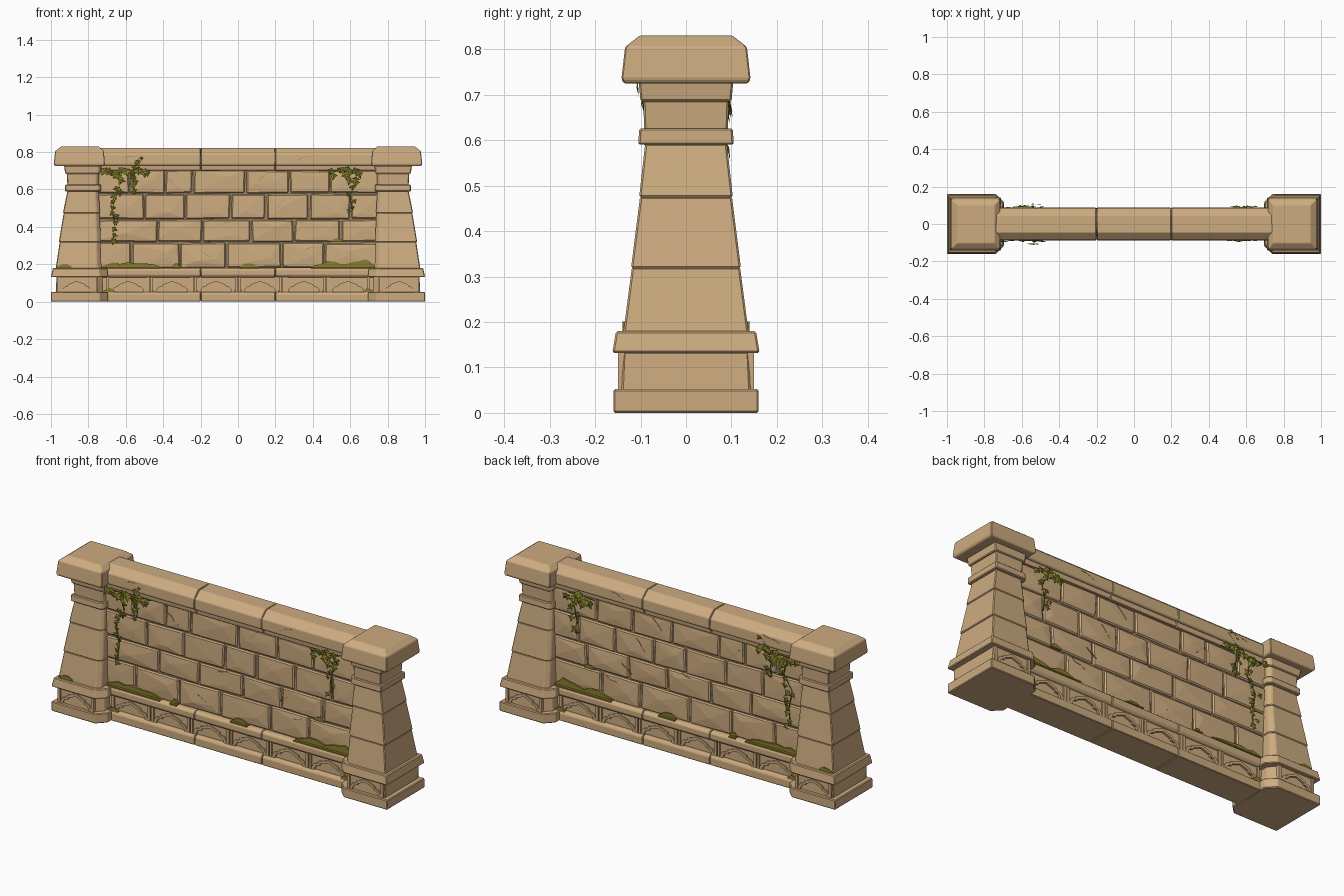
import bpy, bmesh, math, random
from mathutils import Vector, Matrix

random.seed(4)
rnd = random.uniform
if "Cube" in bpy.data.objects:
    bpy.data.objects.remove(bpy.data.objects["Cube"])


def material(name, rgb):
    m = bpy.data.materials.new(name)
    m.use_nodes = True
    m.diffuse_color = (*rgb, 1)
    m.node_tree.nodes["Principled BSDF"].inputs["Base Color"].default_value = (*rgb, 1)
    return m


STONE = material("sandstone", (0.61, 0.41, 0.215))
JOINT = material("shaded joint", (0.4, 0.265, 0.14))
LEAF = material("ivy leaf", (0.28, 0.26, 0.025))
LEAF_DARK = material("dark ivy leaf", (0.19, 0.18, 0.02))
MOSS = material("moss", (0.25, 0.2, 0.025))


def finish(name, bm, *mats):
    me = bpy.data.meshes.new(name)
    bm.to_mesh(me)
    bm.free()
    for m in mats:
        me.materials.append(m)
    bpy.context.collection.objects.link(bpy.data.objects.new(name, me))


def hull(target, pts, bevel=0.006):
    """Add a chamfered convex stone through the points."""
    bm = bmesh.new()
    verts = [bm.verts.new(p) for p in pts]
    bmesh.ops.convex_hull(bm, input=verts)
    loose = [v for v in bm.verts if not v.link_faces]
    bmesh.ops.delete(bm, geom=loose, context='VERTS')
    bmesh.ops.dissolve_limit(bm, angle_limit=0.02, verts=bm.verts, edges=bm.edges)
    if bevel:
        sharp = [e for e in bm.edges if e.calc_face_angle(0) > 0.5]
        bmesh.ops.bevel(bm, geom=sharp, offset=bevel, segments=1, affect='EDGES')
    bmesh.ops.recalc_face_normals(bm, faces=bm.faces)
    me = bpy.data.meshes.new("tmp")
    bm.to_mesh(me)
    bm.free()
    target.from_mesh(me)
    bpy.data.meshes.remove(me)


def course(target, x0, x1, profile, bevel=0.006, jit=0.0):
    """Stone running along x with a symmetric (half depth, z) profile."""
    hull(target, [(x + rnd(-jit, jit), s * y, z + rnd(0, jit))
                  for x in (x0, x1) for y, z in profile for s in (-1, 1)], bevel)


def strip(target, low, high, y0, y1):
    """Solid band between two (x, z) lines, from depth y0 to y1."""
    for i in range(len(low) - 1):
        quad = (low[i], low[i + 1], high[i + 1], high[i])
        a = [target.verts.new((x, y0, z)) for x, z in quad]
        b = [target.verts.new((x, y1, z)) for x, z in quad]
        faces = [a, b] + [[a[k], a[k - 1], b[k - 1], b[k]] for k in range(4)]
        new = [target.faces.new(f) for f in faces]
        bmesh.ops.recalc_face_normals(target, faces=new)


# Pillars: z0, z1, outer x, inner x, half depth at bottom and top, inner corner chamfer
STAGES = [
    ("foot", 0, .052, (1, 1), (.695, .695), (.16, .16), .045),
    ("die", .045, .135, (.975, .97), (.72, .725), (.142, .138), .04),
    ("cornice", .132, .18, (1, .99), (.695, .70), (.162, .154), .045),
    ("lower_shaft", .175, .32, (.975, .953), (.73, .735), (.138, .119), .022),
    ("middle_shaft", .318, .476, (.958, .932), (.733, .74), (.121, .101), .02),
    ("upper_shaft", .474, .592, (.936, .912), (.738, .745), (.103, .09), .018),
    ("lower_ring", .59, .626, (.925, .924), (.733, .733), (.105, .103), .015),
    ("neck", .62, .688, (.912, .916), (.745, .742), (.092, .094), .015),
    ("upper_ring", .685, .728, (.924, .93), (.735, .73), (.1, .104), .015),
]
CAP = ((.978, .718, .137, .725), (.985, .712, .142, .735), (.978, .717, .134, .805), (.945, .745, .102, .83))
for side, label in ((1, "left"), (-1, "right")):
    for part, z0, z1, outer, inner, half, c in STAGES:
        bm = bmesh.new()
        pts = []
        for z, o, i, h in zip((z0, z1), outer, inner, half):
            for s in (-1, 1):
                pts += [(side * o, s * h, z), (side * (i + c), s * h, z), (side * i, s * (h - c), z)]
        hull(bm, pts, .004)
        finish(f"{label}_pillar_{part}", bm, STONE)
    bm = bmesh.new()
    hull(bm, [(side * x, s * h, z) for o, i, h, z in CAP for x in (o, i) for s in (-1, 1)], .003)
    finish(f"{label}_pillar_cap", bm, STONE)

# Wall core seen in the joints
bm = bmesh.new()
course(bm, -.76, .76, ((.052, .02), (.052, .74)), 0)
finish("wall_core", bm, JOINT)

# Brick courses: joint positions for each row
ROWS = [
    (.178, .318, (-.57, -.31, -.06, .23, .46)),
    (.318, .44, (-.43, -.19, .07, .3, .55)),
    (.44, .578, (-.5, -.28, -.04, .15, .38, .6)),
    (.578, .705, (-.58, -.39, -.24, .04, .275, .49)),
]
bm = bmesh.new()
for z0, z1, joints in ROWS:
    xs = (-.76, *joints, .76)
    for x0, x1 in zip(xs, xs[1:]):
        pts = [(x + rnd(-.004, .004), s * rnd(.058, .063), z + rnd(-.003, .003))
               for x in (x0 + .004, x1 - .004) for z in (z0 + .003, z1 - .003) for s in (-1, 1)]
        # Chiselled high points on both faces
        for s in (-1, 1, -1, 1):
            pts.append((rnd(x0 + .05, x1 - .05), s * rnd(.062, .067), rnd(z0 + .03, z1 - .03)))
        hull(bm, pts, .006)
finish("wall_bricks", bm, STONE)

# Long courses, each in three stones
COURSES = {
    "plinth_foot": ((.084, 0), (.084, .04), (.076, .052)),
    "plinth_cornice": ((.074, .13), (.085, .142), (.085, .17), (.074, .181)),
    "coping_ledge": ((.068, .7), (.072, .732)),
    "coping": ((.082, .727), (.087, .735), (.085, .787), (.045, .822)),
}
for name, profile in COURSES.items():
    bm = bmesh.new()
    for x0, x1 in ((-.75, -.201), (-.199, .199), (.201, .75)):
        course(bm, x0, x1, profile, .003, .001)
    finish(name, bm, STONE)
bm = bmesh.new()
course(bm, -.74, .74, ((.06, .04), (.06, .14)), 0)
finish("plinth_panel_back", bm, STONE)

# Cusped arches in relief, on both faces of plinth and pillars
HALF = [(1, .05), (.97, .068), (.85, .085), (.62, .09), (.58, .102), (.3, .112), (0, .123)]
ARCH = [(-u, z) for u, z in HALF] + [(u, z) for u, z in HALF[-2::-1]]
bm = bmesh.new()
places = [(-.5875 + .235 * i, .1, .06) for i in range(6)] + [(s * .862, .092, .137) for s in (-1, 1)]
for cx, w, y in places:
    arch = [(cx + u * w, z) for u, z in ARCH]
    inner = [(cx + u * w * .84, .048 + (z - .05) * .82) for u, z in ARCH]
    for s in (-1, 1):
        strip(bm, arch, [(x, .135) for x, z in arch], s * (y - .005), s * (y + .006))
        strip(bm, inner, arch, s * (y - .005), s * (y + .012))
        for e in (-1, 1):
            post = cx + e * (w + .008)
            strip(bm, [(post - .007, .048), (post + .007, .048)],
                  [(post - .007, .135), (post + .007, .135)], s * (y - .005), s * (y + .013))
finish("arch_relief", bm, STONE)

# Thin cracks in bricks and coping
bm = bmesh.new()
for cx, cz, dx, dz, y in ((-.38, .66, .07, -.06, .0645), (.1, .64, .06, .05, .0645), (-.1, .4, .08, .04, .0645),
                          (.34, .4, -.06, -.05, .0645), (-.2, .27, .06, -.04, .0645), (.35, .27, .08, .03, .0645),
                          (.2, .5, .05, .05, .0645), (-.62, .765, .1, .02, .0868), (.3, .75, .09, .03, .0868)):
    line = [(cx + dx * t, cz + dz * t + rnd(-.008, .008)) for t in (0, .35, .7, 1)]
    wide = [(x, z + h) for (x, z), h in zip(line, (.001, .004, .003, .001))]
    for s in (-1, 1):
        strip(bm, line, wide, s * (y - .006), s * y)
finish("cracks", bm, JOINT)

# Moss along the ledges: x range, base height, tallest tuft, face depth
bm = bmesh.new()
for x0, x1, z, h, y in ((-.74, -.41, .178, .04, .07), (-.35, -.31, .178, .025, .07), (.01, .11, .178, .028, .07),
                        (.39, .6, .178, .035, .07), (.56, .73, .178, .06, .07), (.5, .56, .318, .022, .068),
                        (-.97, -.89, .176, .035, .14), (-.72, -.66, .048, .022, .08), (.67, .72, .048, .026, .08)):
    n = max(3, int((x1 - x0) / .035))
    low = [(x0 + (x1 - x0) * i / n, z) for i in range(n + 1)]
    high = [(x, z + .005 + h * rnd(.5, 1) * math.sin(math.pi * (i + .3) / (n + .6))) for i, (x, _) in enumerate(low)]
    for s in (-1, 1):
        strip(bm, low, high, s * (y - .015), s * y)
        if y == .07:
            strip(bm, low, [(x, z + .007) for x, _ in low], s * .06, s * .083)
bmesh.ops.remove_doubles(bm, verts=bm.verts, dist=.0001)
finish("moss", bm, MOSS)

# Ivy: lobed leaves scattered on hanging vines
LOBES = (.6, .4, .9, .55, 1.1, .55, .9, .4)


def leaf(target, x, y, z, size, s):
    turn = Matrix.Rotation(rnd(-.7, .7), 3, 'Y') @ Matrix.Rotation(rnd(-.4, .2), 3, 'X')
    angles = [math.pi / 2 + k * math.tau / len(LOBES) for k in range(len(LOBES))]
    ring = [Vector((math.cos(a) * r, 0, math.sin(a) * r)) for a, r in zip(angles, LOBES)]
    local = [turn @ (p * size) for p in ring + [Vector((0, -.2, 0))]]
    *rim, mid = [target.verts.new((x + p.x, s * (y - p.y), z + p.z)) for p in local]
    shade = int(random.random() < .25)
    for k in range(len(rim)):
        target.faces.new((rim[k - 1], rim[k], mid)[::-s]).material_index = shade


# Vines: points of (x, z), depth, leaf count, leaf size
VINES = [
    (((-.71, .695), (-.6, .7), (-.47, .7)), .08, 15, .03),
    (((-.57, .7), (-.54, .74), (-.5, .775)), .093, 4, .018),
    (((-.65, .69), (-.63, .6), (-.68, .52), (-.66, .42), (-.67, .33)), .076, 14, .024),
    (((-.58, .69), (-.55, .62), (-.56, .57)), .077, 5, .025),
    (((.5, .695), (.57, .7), (.65, .7)), .08, 11, .03),
    (((.57, .68), (.62, .64), (.6, .56), (.61, .49)), .077, 9, .025),
]
for s, face in ((-1, "front"), (1, "back")):
    bm, stems = bmesh.new(), bmesh.new()
    for pts, y, count, size in VINES:
        strip(stems, [(x - .002, z - .002) for x, z in pts], [(x + .002, z + .002) for x, z in pts],
              s * (y - .01), s * (y - .006))
        for i in range(count):
            k, f = divmod((i + .5) / count * (len(pts) - 1), 1)
            x, z = Vector(pts[int(k)]).lerp(Vector(pts[int(k) + 1]), f)
            leaf(bm, x + rnd(-.02, .02), y + rnd(-.002, .014), z + rnd(-.022, .014), size * rnd(.65, 1.1), s)
    finish(f"{face}_ivy_leaves", bm, LEAF, LEAF_DARK)
    finish(f"{face}_ivy_stems", stems, LEAF_DARK)
